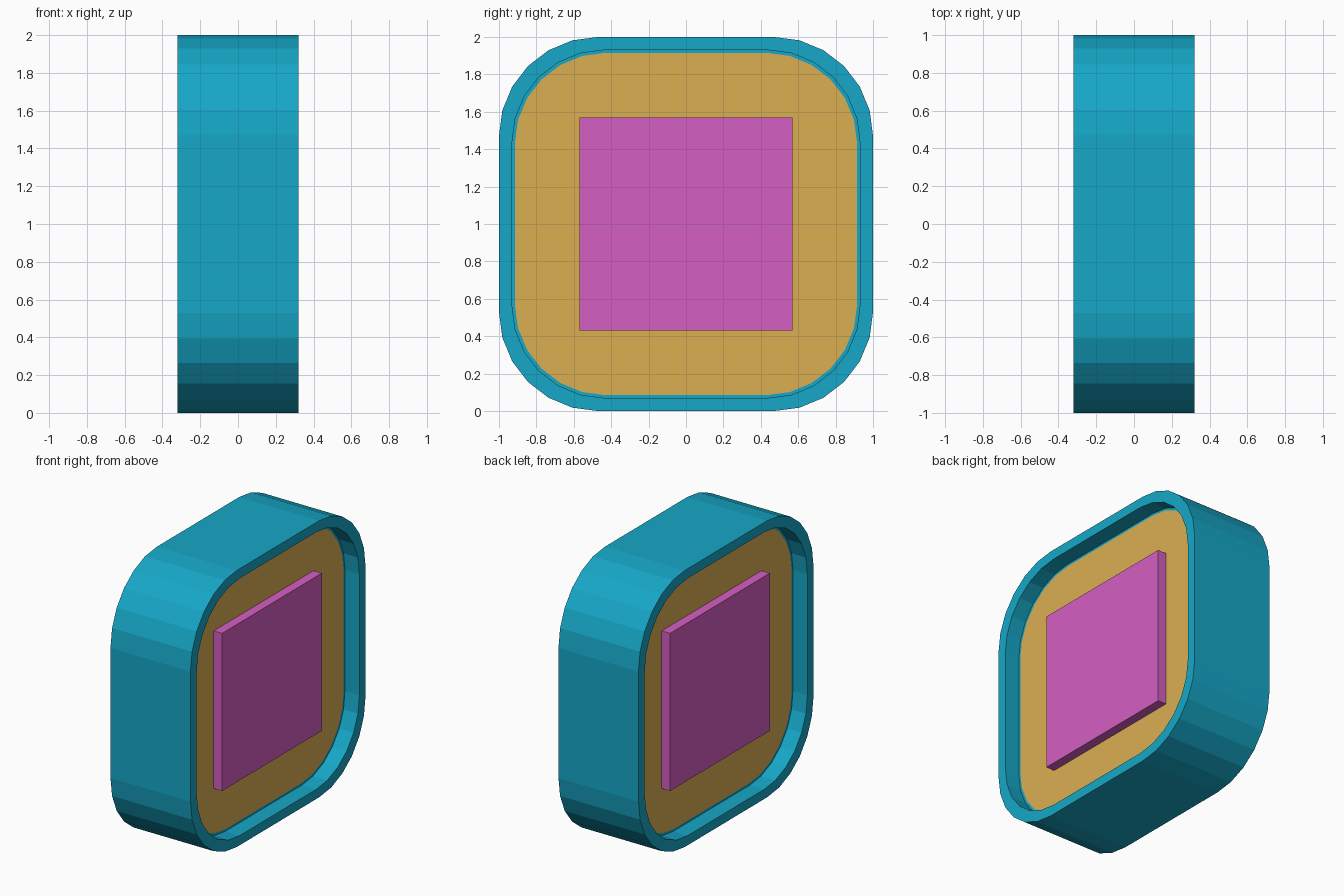
import bpy, bmesh
from math import cos, sin, pi

if "Cube" in bpy.data.objects:
    bpy.data.objects.remove(bpy.data.objects["Cube"])


def material(name, srgb):
    mat = bpy.data.materials.new(name)
    lin = [((c / 255 + 0.055) / 1.055) ** 2.4 for c in srgb]
    mat.diffuse_color = (*lin, 1)
    mat.use_nodes = True
    mat.node_tree.nodes["Principled BSDF"].inputs["Base Color"].default_value = mat.diffuse_color
    return mat


def finish(bm, name, mats):
    bmesh.ops.recalc_face_normals(bm, faces=bm.faces)
    mesh = bpy.data.meshes.new(name)
    bm.to_mesh(mesh)
    bm.free()
    for m in mats:
        mesh.materials.append(m)
    obj = bpy.data.objects.new(name, mesh)
    bpy.context.collection.objects.link(obj)
    return obj


teal = material("teal", (22, 167, 199))
gold = material("gold", (219, 175, 82))
pink = material("pink", (212, 95, 193))

# Rounded square outline, six flat segments per corner
R, C = 0.53, 0.47
outline = []
for k, (sy, sz) in enumerate([(1, 1), (-1, 1), (-1, -1), (1, -1)]):
    for i in range(7):
        a = k * pi / 2 + i * pi / 12
        outline.append((sy * C + R * cos(a), sz * C + R * sin(a)))

# Casing: loops of (x, scale) from one recessed panel round to the other
half = [(0.205, 0.915), (0.205, 0.93), (0.32, 0.93), (0.32, 1.0)]
loops = [(-x, s) for x, s in half] + half[::-1]
bm = bmesh.new()
rings = [[bm.verts.new((x, y * s, 1 + z * s)) for y, z in outline] for x, s in loops]
n = len(outline)
for r0, r1 in zip(rings, rings[1:]):
    for i in range(n):
        j = (i + 1) % n
        bm.faces.new((r0[i], r0[j], r1[j], r1[i]))
# Gold panels close both recesses
for ring in (rings[0], rings[-1]):
    bm.faces.new(ring).material_index = 1
finish(bm, "casing", [teal, gold])

# Raised square pads, one on each panel
for side, label in ((1, "right"), (-1, "left")):
    bm = bmesh.new()
    bmesh.ops.create_cube(bm, size=1)
    bmesh.ops.scale(bm, vec=(0.072, 1.14, 1.14), verts=bm.verts)
    bmesh.ops.translate(bm, vec=(side * 0.236, 0, 1), verts=bm.verts)
    finish(bm, label + "_pad", [pink])
